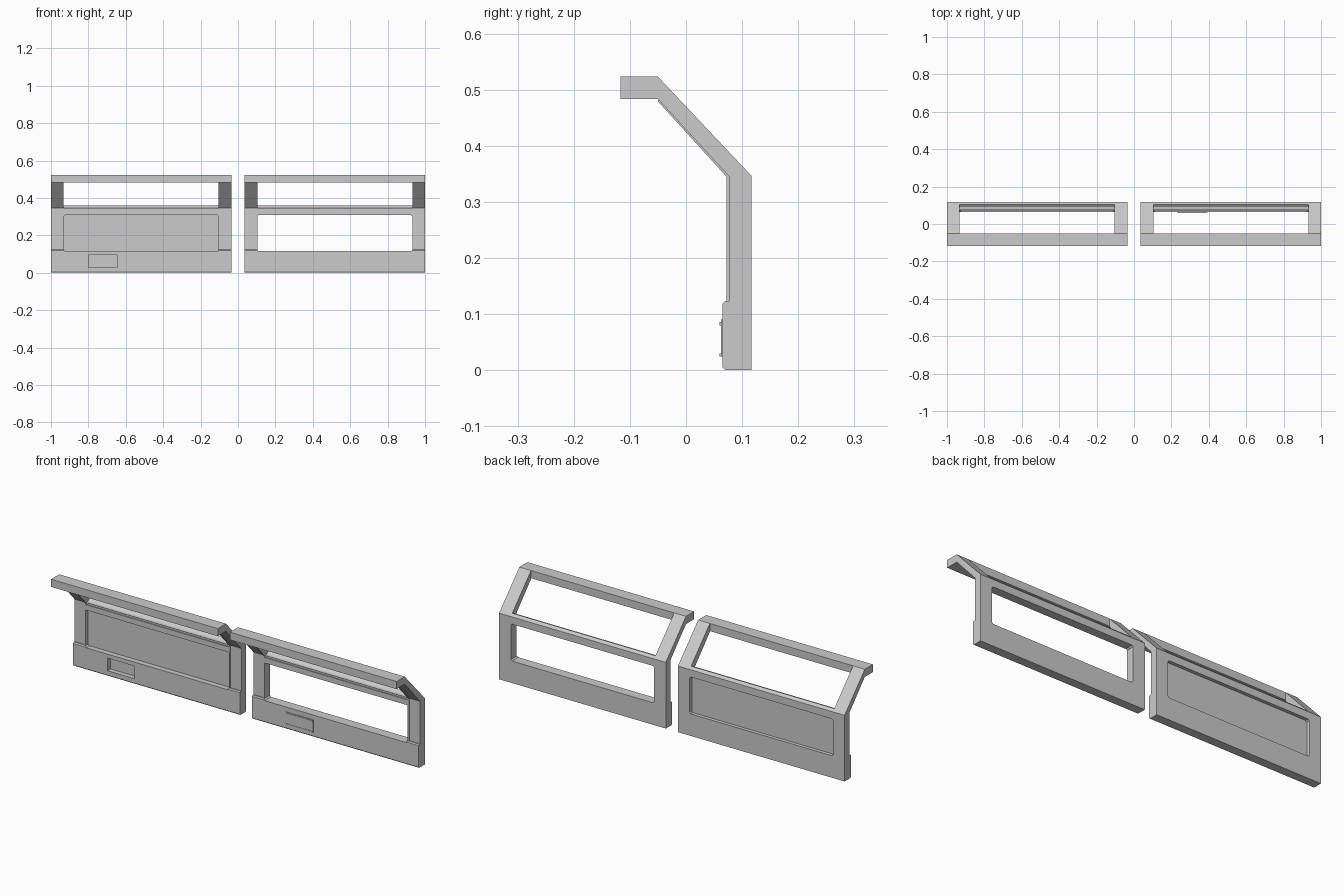
import bpy, bmesh

if "Cube" in bpy.data.objects:
    bpy.data.objects.remove(bpy.data.objects["Cube"])

def prism(name, pts, a, b, axis="x"):
    """Extrude a 2D outline: (y, z) along x, or (x, z) along y."""
    bm = bmesh.new()
    put = (lambda p, t: (t, p[0], p[1])) if axis == "x" else (lambda p, t: (p[0], t, p[1]))
    lo = [bm.verts.new(put(p, a)) for p in pts]
    hi = [bm.verts.new(put(p, b)) for p in pts]
    bm.faces.new(lo)
    bm.faces.new(hi[::-1])
    n = len(pts)
    for i in range(n):
        j = (i + 1) % n
        bm.faces.new((lo[i], hi[i], hi[j], lo[j]))
    bmesh.ops.recalc_face_normals(bm, faces=bm.faces[:])
    me = bpy.data.meshes.new(name)
    bm.to_mesh(me)
    bm.free()
    ob = bpy.data.objects.new(name, me)
    bpy.context.collection.objects.link(ob)
    return ob

def rect(x0, x1, z0, z1, c=0.0):
    """Rectangle outline with clipped corners."""
    if c == 0:
        return [(x0, z0), (x1, z0), (x1, z1), (x0, z1)]
    return [(x0 + c, z0), (x1 - c, z0), (x1, z0 + c), (x1, z1 - c),
            (x1 - c, z1), (x0 + c, z1), (x0, z1 - c), (x0, z0 + c)]

def cut(ob, cutter):
    m = ob.modifiers.new("cut", "BOOLEAN")
    m.operation, m.solver, m.object = "DIFFERENCE", "EXACT", cutter
    bpy.context.view_layer.objects.active = ob
    bpy.ops.object.modifier_apply(modifier=m.name)
    bpy.data.objects.remove(cutter)

# wall cross-section (y, z)
WALL = [(0.117, 0), (0.117, 0.346), (-0.05, 0.523), (-0.117, 0.523), (-0.117, 0.483),
        (-0.05, 0.483), (0.077, 0.345), (0.077, 0.123), (0.070, 0.123), (0.065, 0.118),
        (0.065, 0.005), (0.070, 0)]
# sloped skylight opening (y, z)
SLOPE = [(-0.05, 0.45), (-0.05, 0.56), (0.14, 0.56), (0.14, 0.391),
         (0.105, 0.359), (0.09, 0.347), (0.04, 0.342)]
# thin trim following the inside of each post
TRIM = [(0.080, 0.12), (0.080, 0.346), (-0.048, 0.486), (-0.05, 0.479), (0.072, 0.345), (0.072, 0.12)]

for side, x0 in (("left", -1.0), ("right", 0.035)):
    x1 = x0 + 0.965
    a, b = x0 + 0.068, x1 - 0.068

    # main wall with window and skylight openings
    wall = prism(side + "_wall", WALL, x0, x1)
    cut(wall, prism("window_cutter", rect(a, b, 0.115, 0.308, 0.007), 0.0, 0.2, "y"))
    cut(wall, prism("skylight_cutter", SLOPE, a, b))

    # trim around the inside of the openings
    prism(side + "_post_trim_a", TRIM, a - 0.007, a)
    prism(side + "_post_trim_b", TRIM, b, b + 0.007)
    prism(side + "_rail_trim", rect(a, b, 0.308, 0.336), 0.072, 0.079, "y")

    if side == "left":
        # wall niche and solid window pane
        cut(wall, prism("niche_cutter", rect(-0.80, -0.645, 0.028, 0.094), 0.0, 0.09, "y"))
        prism("window_pane", rect(a - 0.002, b + 0.002, 0.113, 0.31), 0.093, 0.099, "y")
    else:
        # access plate with two edge ridges
        prism("access_plate", rect(0.23, 0.392, 0.024, 0.09), 0.062, 0.067, "y")
        for z in (0.027, 0.083):
            prism("plate_ridge", rect(0.235, 0.387, z - 0.003, z + 0.003), 0.060, 0.063, "y")

# sit the model centred between its two outer ends
for ob in bpy.context.scene.objects:
    ob.select_set(False)
